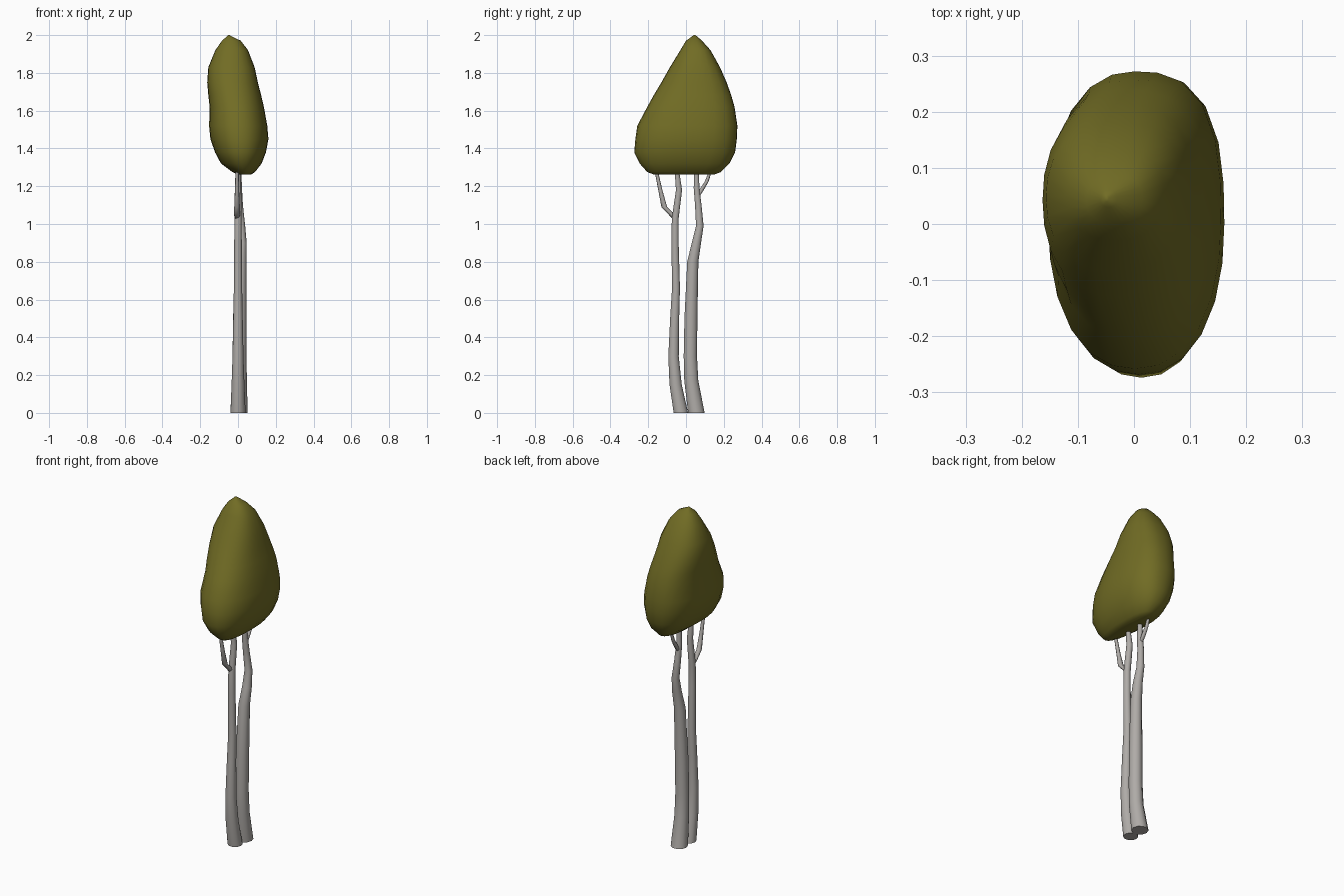
import bpy, bmesh, math
from mathutils import Vector


def material(name, rgb):
    m = bpy.data.materials.new(name)
    m.diffuse_color = (*rgb, 1)
    return m


bark = material("pale grey bark", (0.43, 0.41, 0.39))
leaf = material("olive leaves", (0.165, 0.15, 0.018))


def loft(name, rings, mat):
    """Skin a list of point rings, cap both ends and shade smooth."""
    bm = bmesh.new()
    loops = [[bm.verts.new(p) for p in ring] for ring in rings]
    n = len(loops[0])
    for a, b in zip(loops, loops[1:]):
        for i in range(n):
            j = (i + 1) % n
            bm.faces.new((a[i], a[j], b[j], b[i]))
    bm.faces.new(loops[0][::-1])
    bm.faces.new(loops[-1])
    bmesh.ops.recalc_face_normals(bm, faces=bm.faces)
    me = bpy.data.meshes.new(name)
    bm.to_mesh(me)
    bm.free()
    me.materials.append(mat)
    ob = bpy.data.objects.new(name, me)
    bpy.context.collection.objects.link(ob)
    bpy.context.view_layer.objects.active = ob
    ob.select_set(True)
    bpy.ops.object.shade_smooth_by_angle(angle=math.radians(60))
    ob.select_set(False)
    return ob


def limb(name, path, sides=10):
    """Level rings along a path of (x, y, z, radius)."""
    rings = []
    for x, y, z, r in path:
        rings.append([Vector((x + r * math.cos(2 * math.pi * i / sides),
                              y + r * math.sin(2 * math.pi * i / sides), z))
                      for i in range(sides)])
    return loft(name, rings, bark)


# Two wavy trunks, running up into the crown
limb("front_trunk", [(0, -.027, 0, .040), (0, -.055, .15, .034), (0, -.066, .3, .029),
                     (0, -.060, .5, .025), (0, -.053, .66, .022), (0, -.058, .9, .020),
                     (0, -.057, 1.03, .019), (0, -.037, 1.18, .017),
                     (0, -.047, 1.27, .013), (0, -.05, 1.36, .009)])
limb("back_trunk", [(.005, .055, 0, .046), (.008, .028, .17, .039), (.008, .023, .3, .037),
                    (.010, .026, .5, .036), (.015, .036, .8, .031), (.020, .055, .9, .026),
                    (.017, .073, .99, .021), (.008, .065, 1.1, .018),
                    (.005, .056, 1.19, .016), (.005, .055, 1.36, .010)])

# Side branches
limb("front_branch", [(-.005, -.060, 1.03, .014), (-.005, -.085, 1.06, .016),
                      (-.005, -.115, 1.09, .015), (-.005, -.136, 1.18, .011),
                      (-.005, -.155, 1.27, .009), (-.005, -.16, 1.33, .006)], 8)
limb("back_branch", [(.006, .065, 1.15, .010), (.006, .085, 1.185, .012),
                     (.006, .110, 1.225, .010), (.006, .125, 1.27, .008),
                     (.006, .13, 1.33, .006)], 8)

# Crown: stacked rounded slices (z, left x, right x, front y, back y)
slices = [(1.262, .0, .07, -.17, .15), (1.275, -.03, .09, -.205, .185),
          (1.32, -.09, .125, -.245, .23), (1.38, -.122, .148, -.274, .26),
          (1.45, -.146, .161, -.268, .269), (1.52, -.153, .155, -.258, .272),
          (1.62, -.150, .137, -.205, .257), (1.68, -.157, .123, -.172, .24),
          (1.75, -.163, .105, -.13, .215), (1.83, -.157, .088, -.085, .18),
          (1.92, -.120, .053, -.03, .13), (1.97, -.085, .015, .0, .085),
          (1.992, -.06, -.03, .03, .06), (2.0, -.052, -.045, .04, .05)]
rings = []
for z, x0, x1, y0, y1 in slices:
    ring = []
    for i in range(24):
        a = 2 * math.pi * i / 24
        c, s = math.cos(a), math.sin(a)
        n = 2.8 if c > 0 and s > 0 else 2.25      # squarer back right corner
        k = (abs(c) ** n + abs(s) ** n) ** (-1 / n)
        ring.append(Vector(((x0 + x1) / 2 + (x1 - x0) / 2 * c * k,
                            (y0 + y1) / 2 + (y1 - y0) / 2 * s * k, z)))
    rings.append(ring)
loft("crown", rings, leaf)
